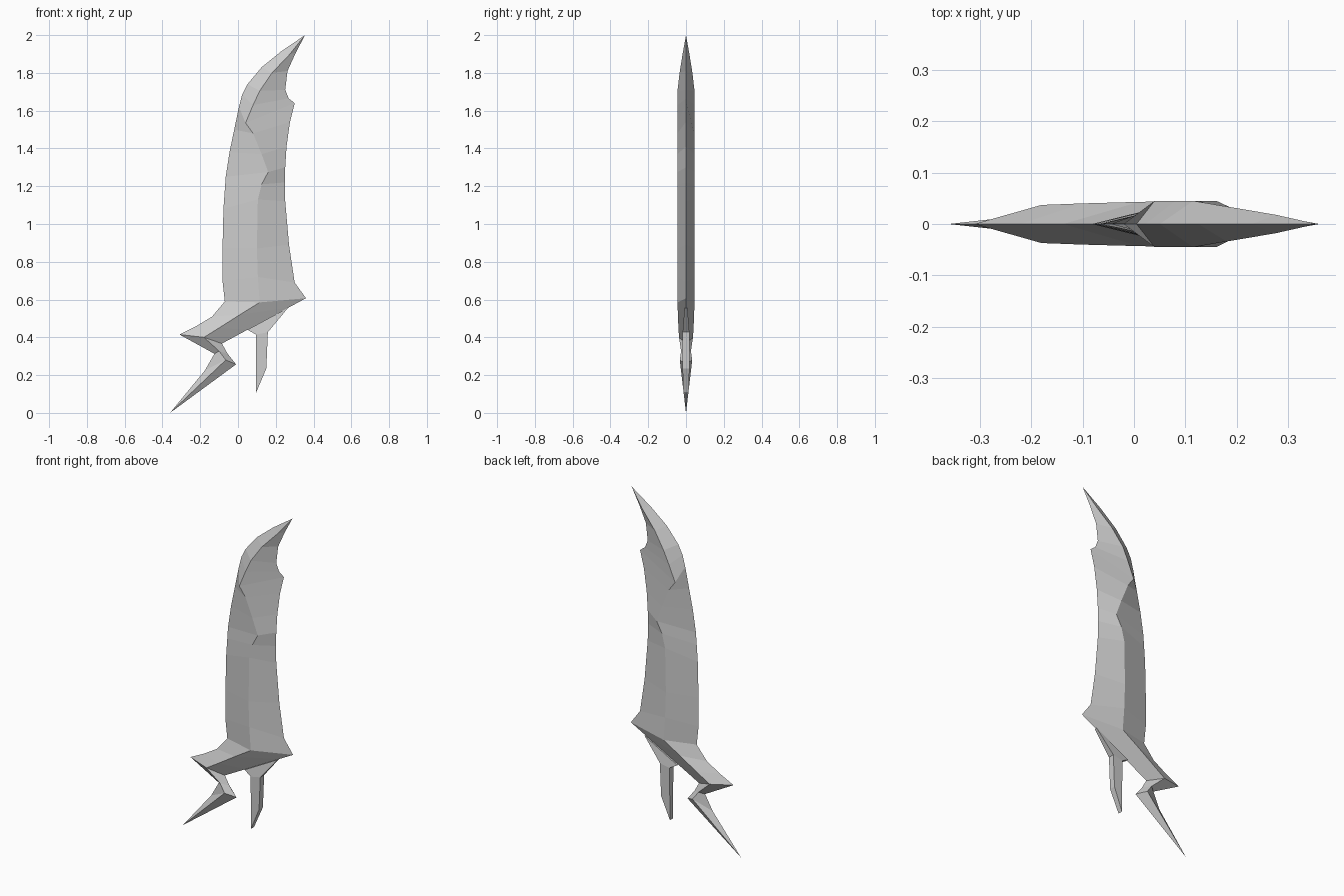
import bpy, bmesh

if "Cube" in bpy.data.objects:
    bpy.data.objects.remove(bpy.data.objects["Cube"])


def make_object(name, bm):
    bmesh.ops.remove_doubles(bm, verts=bm.verts, dist=1e-5)
    bmesh.ops.recalc_face_normals(bm, faces=bm.faces)
    mesh = bpy.data.meshes.new(name)
    bm.to_mesh(mesh)
    bm.free()
    obj = bpy.data.objects.new(name, mesh)
    bpy.context.collection.objects.link(obj)
    return obj


def loft(name, rows, first_tip=None, last_tip=None):
    """Diamond sections: (left x,z, ridge x,z, right x,z, half thickness)."""
    bm = bmesh.new()
    rings = []
    for lx, lz, mx, mz, rx, rz, t in rows:
        rings.append([bm.verts.new(p) for p in
                      ((lx, 0, lz), (mx, -t, mz), (rx, 0, rz), (mx, t, mz))])
    for a, b in zip(rings, rings[1:]):
        for i in range(4):
            j = (i + 1) % 4
            bm.faces.new((a[i], a[j], b[j], b[i]))
    for ring, tip in ((rings[0], first_tip), (rings[-1], last_tip)):
        if tip:
            v = bm.verts.new((tip[0], 0, tip[1]))
            for i in range(4):
                bm.faces.new((ring[i], ring[(i + 1) % 4], v))
    return make_object(name, bm)


# Section shared by the blade and guard
joint = (-.07, .59, .115, .585, .36, .607, .045)

# Curved blade with a wandering ridge and a notch behind the tip
loft("blade", [
    (.23, 1.915, .275, 1.90, .305, 1.905, .018),
    (.125, 1.83, .18, 1.80, .262, 1.81, .034),
    (.05, 1.74, .115, 1.705, .25, 1.71, .045),
    (.022, 1.685, .08, 1.63, .268, 1.665, .045),
    (.005, 1.62, .04, 1.535, .30, 1.64, .045),
    (-.02, 1.50, .08, 1.48, .275, 1.54, .045),
    (-.045, 1.38, .125, 1.37, .257, 1.41, .045),
    (-.065, 1.25, .16, 1.275, .25, 1.30, .045),
    (-.07, 1.18, .125, 1.21, .248, 1.22, .045),
    (-.077, 1.08, .105, 1.13, .25, 1.12, .045),
    (-.082, .87, .10, .87, .27, .89, .045),
    (-.082, .70, .105, .72, .30, .69, .045),
    joint], first_tip=(.355, 2.0))

# Slanted guard, continuing into the zigzag pommel spike
loft("guard_and_spike", [
    joint,
    (-.137, .51, .01, .52, .265, .556, .043),
    (-.22, .46, -.10, .45, .05, .44, .04),
    (-.31, .415, -.18, .40, -.085, .367, .037),
    (-.125, .313, -.10, .327, -.055, .313, .026),
    (-.175, .225, -.065, .28, -.01, .257, .033),
], last_tip=(-.36, 0))

# Grip: thin slab hanging from the guard, tapered at its root
grip = [(.05, .44, .01), (.095, .415, .018), (.095, .105, .014),
        (.15, .235, .018), (.158, .427, .018), (.265, .556, .008)]
bm = bmesh.new()
front = [bm.verts.new((x, -t, z)) for x, z, t in grip]
back = [bm.verts.new((x, t, z)) for x, z, t in grip]
for side in (front, back):
    bm.faces.new(side[1:5])
    bm.faces.new((side[0], side[1], side[4], side[5]))
for i in range(6):
    j = (i + 1) % 6
    bm.faces.new((front[i], front[j], back[j], back[i]))
make_object("grip", bm)
